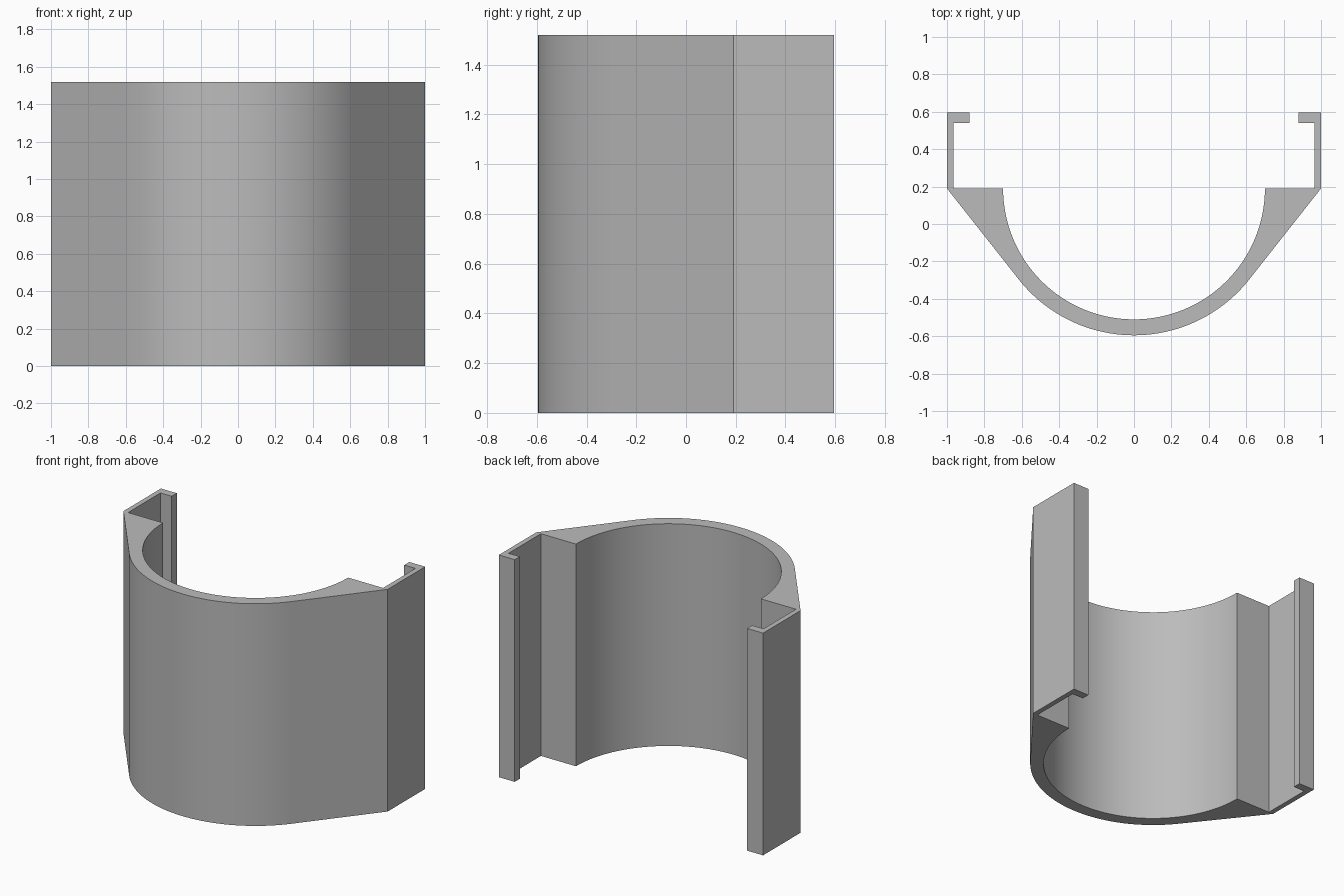
import bpy
import bmesh
from math import acos, cos, sin, pi, radians

cube = bpy.data.objects.get("Cube")
if cube:
    bpy.data.objects.remove(cube, do_unlink=True)

HEIGHT = 1.52
CENTRE_Y = 0.19      # shared centre of both arcs, level with the shelves
OUTER_R, INNER_R = 0.785, 0.70
STEPS = 32

grey = bpy.data.materials.new("plain grey")
grey.use_nodes = True
colour = (0.5, 0.5, 0.5, 1)
grey.diffuse_color = colour
grey.node_tree.nodes["Principled BSDF"].inputs["Base Color"].default_value = colour


def arc(radius, start, end):
    angles = [start + (end - start) * i / STEPS for i in range(STEPS + 1)]
    return [(radius * cos(a), CENTRE_Y + radius * sin(a)) for a in angles]


# Half profile: outer arc, tangent flank, side wall with lip, shelf, inner arc
tangent = -acos(OUTER_R)
half = arc(OUTER_R, -pi / 2, tangent)
half += [(1, CENTRE_Y), (1, 0.595), (0.88, 0.595),
         (0.88, 0.54), (0.965, 0.54), (0.965, CENTRE_Y)]
half += arc(INNER_R, 0, -pi / 2)
profile = half + [(-x, y) for x, y in reversed(half[1:-1])]

# Extrude the closed profile upwards
bm = bmesh.new()
base = bm.faces.new([bm.verts.new((x, y, 0)) for x, y in profile])
top = bmesh.ops.extrude_face_region(bm, geom=[base], use_keep_orig=True)["geom"]
bmesh.ops.translate(bm, vec=(0, 0, HEIGHT),
                    verts=[g for g in top if isinstance(g, bmesh.types.BMVert)])
bmesh.ops.recalc_face_normals(bm, faces=bm.faces)
mesh = bpy.data.meshes.new("curved_clip_bracket")
bm.to_mesh(mesh)
bm.free()
mesh.materials.append(grey)

bracket = bpy.data.objects.new("curved_clip_bracket", mesh)
bpy.context.collection.objects.link(bracket)
bpy.ops.object.select_all(action="DESELECT")
bracket.select_set(True)
bpy.context.view_layer.objects.active = bracket
bpy.ops.object.shade_smooth_by_angle(angle=radians(30))
